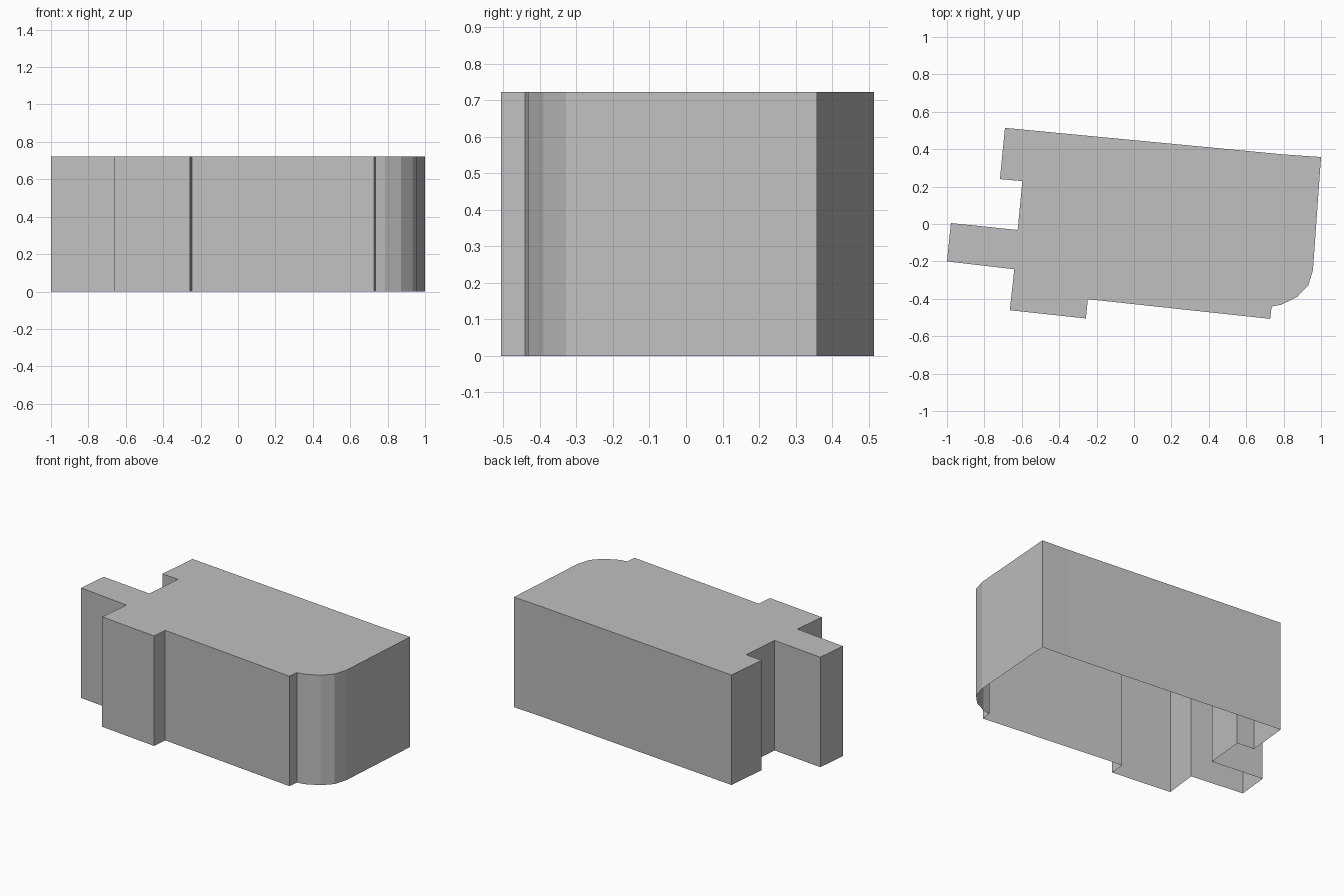
import bpy, bmesh

HEIGHT = 0.722

cube = bpy.data.objects.get("Cube")
if cube:
    bpy.data.objects.remove(cube, do_unlink=True)

# One plain grey for the whole building
grey = bpy.data.materials.new("plain_grey")
grey.use_nodes = True
colour = (0.53, 0.53, 0.53, 1)
grey.diffuse_color = colour
grey.node_tree.nodes["Principled BSDF"].inputs["Base Color"].default_value = colour

# Footprint parts, counter-clockwise seen from above
left_wing = [(-0.69, 0.514), (-0.717, 0.24), (-0.597, 0.229), (-0.622, -0.032)]
porch = [(-0.979, 0.005), (-1, -0.2), (-0.64, -0.242)]
front_bay = [(-0.664, -0.461), (-0.257, -0.505), (-0.247, -0.402)]
front_wall = [(0.728, -0.507), (0.736, -0.441)]
rounded_corner = [(0.786, -0.432), (0.872, -0.39), (0.932, -0.328), (0.957, -0.245)]
back_wall = [(1, 0.358), (0.8, 0.372)]
footprint = left_wing + porch + front_bay + front_wall + rounded_corner + back_wall

# Flat roof on upright walls, open underneath
bm = bmesh.new()
top = [bm.verts.new((x, y, HEIGHT)) for x, y in footprint]
base = [bm.verts.new((x, y, 0)) for x, y in footprint]
bm.faces.new(top)
for i in range(len(top)):
    j = (i + 1) % len(top)
    bm.faces.new((base[i], base[j], top[j], top[i]))
mesh = bpy.data.meshes.new("building_shell")
bm.to_mesh(mesh)
bm.free()
mesh.materials.append(grey)
shell = bpy.data.objects.new("building_shell", mesh)
bpy.context.collection.objects.link(shell)
